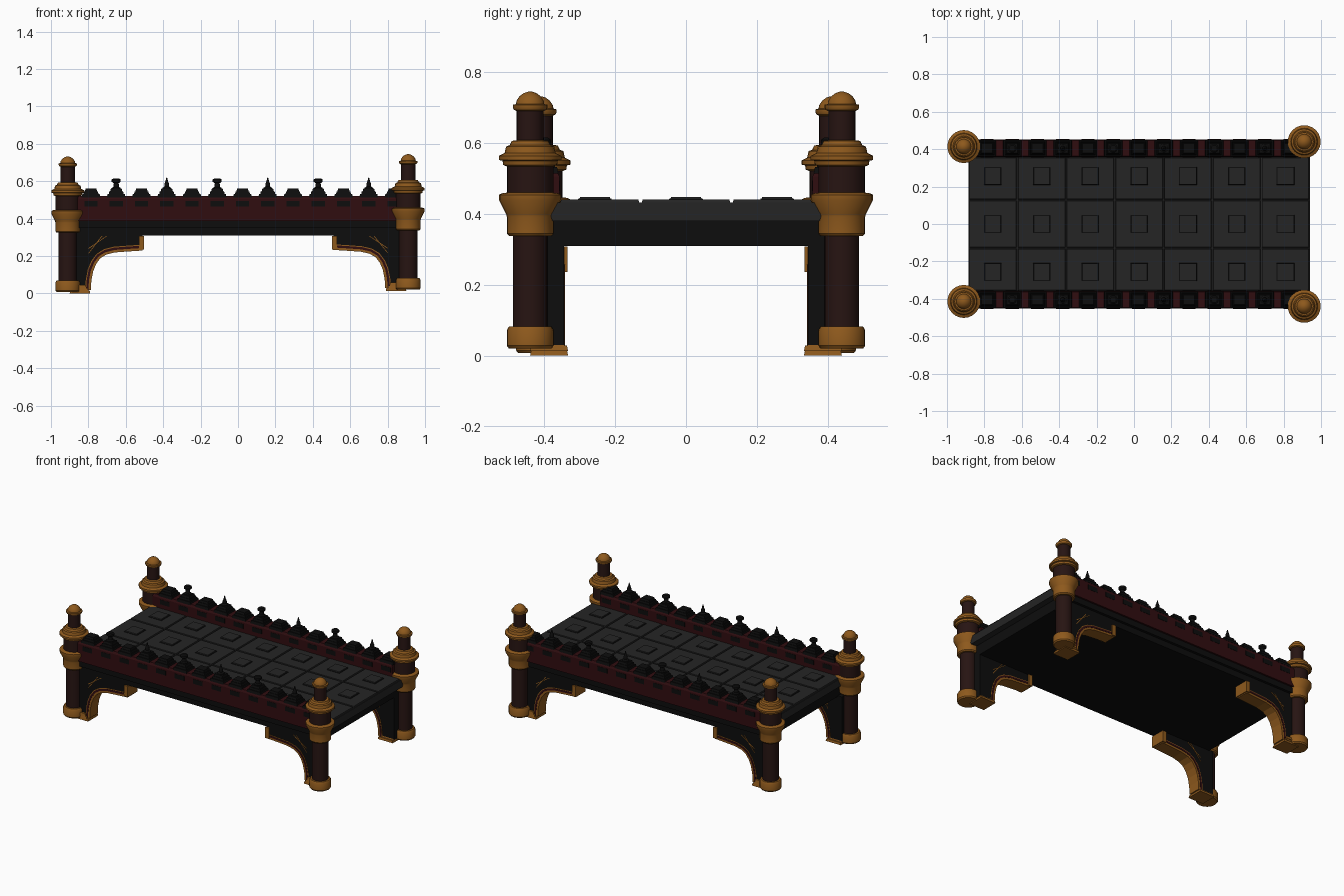
import bpy, bmesh, math
from mathutils import Vector

if "Cube" in bpy.data.objects:
    bpy.data.objects.remove(bpy.data.objects["Cube"])

def mat(name, r, g, b):
    m = bpy.data.materials.new(name)
    m.diffuse_color = (r, g, b, 1)
    m.use_nodes = True
    m.node_tree.nodes["Principled BSDF"].inputs["Base Color"].default_value = m.diffuse_color
    return m

GOLD = mat("gold", .27, .10, .012)
RED = mat("red", .03, .004, .005)
BROWN = mat("brown", .02, .007, .006)
STONE = mat("stone", .018, .018, .018)
DARK = mat("dark", .004, .004, .004)

def finish(name, bm, m, smooth=False):
    bmesh.ops.recalc_face_normals(bm, faces=bm.faces)
    me = bpy.data.meshes.new(name)
    bm.to_mesh(me)
    bm.free()
    me.materials.append(m)
    ob = bpy.data.objects.new(name, me)
    bpy.context.collection.objects.link(ob)
    if smooth:
        bpy.ops.object.select_all(action='DESELECT')
        ob.select_set(True)
        bpy.context.view_layer.objects.active = ob
        bpy.ops.object.shade_smooth_by_angle(angle=math.radians(35))
    return ob

def add_box(bm, x0, x1, y0, y1, z0, z1, inset=0):
    lo = [bm.verts.new((x, y, z0)) for x, y in ((x0, y0), (x1, y0), (x1, y1), (x0, y1))]
    i = inset
    hi = [bm.verts.new((x, y, z1)) for x, y in
          ((x0 + i, y0 + i), (x1 - i, y0 + i), (x1 - i, y1 - i), (x0 + i, y1 - i))]
    bm.faces.new(lo[::-1])
    bm.faces.new(hi)
    for k in range(4):
        n = (k + 1) % 4
        bm.faces.new((lo[k], lo[n], hi[n], hi[k]))

def add_lathe(bm, prof, c, n=24):
    rings = [[bm.verts.new((c[0] + r * math.cos(2 * math.pi * k / n),
                            c[1] + r * math.sin(2 * math.pi * k / n), c[2] + z))
              for k in range(n)] for r, z in prof]
    for a, b in zip(rings, rings[1:]):
        for k in range(n):
            m = (k + 1) % n
            bm.faces.new((a[k], a[m], b[m], b[k]))
    bm.faces.new(rings[0][::-1])
    bm.faces.new(rings[-1])

def add_prism(bm, pts, axis):
    """Extrude a closed outline along the vector axis."""
    a = [bm.verts.new(p) for p in pts]
    b = [bm.verts.new(Vector(p) + Vector(axis)) for p in pts]
    bm.faces.new(a)
    bm.faces.new(b[::-1])
    for k in range(len(a)):
        n = (k + 1) % len(a)
        bm.faces.new((a[k], a[n], b[n], b[k]))

# Corner posts: lathed gold trims and brown shafts
GOLD_PARTS = {
    "post_base": [(.06, .02), (.066, .028), (.066, .072), (.06, .082)],
    "post_collar": [(.06, .338), (.066, .345), (.066, .392), (.068, .4), (.0875, .438),
                    (.0875, .454), (.08, .458), (.066, .46)],
    "post_crown": [(.066, .534), (.076, .538), (.078, .55), (.088, .552), (.088, .564), (.072, .572),
                   (.068, .59), (.058, .594), (.052, .606), (.038, .608)],
    "post_cap": [(.038, .69), (.046, .694), (.049, .7), (.049, .708), (.04, .71), (.038, .72),
                 (.03, .732), (.018, .741), (.006, .745)],
}
SHAFTS = {
    "post_shaft": [(.049, .07), (.049, .345)],
    "post_drum": [(.0655, .455), (.0655, .54)],
    "post_neck": [(.038, .6), (.038, .7)],
}
for side, px, py, dz in (("left", -.91, .414, -.013), ("right", .91, .44, 0)):
    for end, s in (("front", -1), ("back", 1)):
        for group, m in ((GOLD_PARTS, GOLD), (SHAFTS, BROWN)):
            for part, prof in group.items():
                bm = bmesh.new()
                add_lathe(bm, prof, (px, s * py, dz))
                finish(f"{side}_{end}_{part}", bm, m, True)

# Stone deck slab with chamfered long edges
bm = bmesh.new()
sec = [(-.377, .38), (-.388, .41), (-.37, .432), (.37, .432), (.388, .41), (.377, .38)]
add_prism(bm, [(-.885, y, z) for y, z in sec], (1.825, 0, 0))
finish("deck_slab", bm, STONE)

# Deck tiles, each with a raised centre square
tx, ty = 1.825 / 7, .257
tiles, squares, rims = bmesh.new(), bmesh.new(), bmesh.new()
for i in range(7):
    for j in (-1, 0, 1):
        cx, cy = -.885 + tx * (i + .5), ty * j
        h = .1285 if j == 0 else .115
        oy = cy - j * .0135
        add_box(tiles, cx - tx / 2 + .002, cx + tx / 2 - .002, oy - h + .002, oy + h - .002, .425, .441, .004)
        add_box(rims, cx - .048, cx + .048, cy - .048, cy + .048, .438, .443, .001)
        add_box(squares, cx - .045, cx + .045, cy - .045, cy + .045, .438, .448, .003)
finish("deck_tiles", tiles, STONE)
finish("tile_rims", rims, DARK)
finish("tile_squares", squares, STONE)

# Dark under-frame
bm = bmesh.new()
add_box(bm, -.87, .9, -.425, .425, .31, .382)
for s in (-1, 1):
    y = sorted((s * .36, s * .442))
    add_box(bm, -.88, .88, *y, .35, .392)
finish("under_frame", bm, DARK)

# Parapets with a row of merlons, knobs and spikes
KNOB = [(.024, .55), (.024, .565), (.015, .57), (.013, .59), (.024, .597), (.024, .609), (.016, .615)]
SPIKE = [(.024, .55), (.022, .565), (.012, .572), (.013, .585), (.007, .6), (.002, .621)]
for end, s in (("front", -1), ("back", 1)):
    bm = bmesh.new()
    y0, y1 = sorted((s * .357, s * .453))
    add_box(bm, -.88, .88, y0, y1, .388, .505)
    add_box(bm, -.88, .88, y0, y1, .505, .52, .007)
    finish(end + "_parapet", bm, RED)
    mer, fin = bmesh.new(), bmesh.new()
    c = s * .405
    for i in range(13):
        x = -.786 + .135 * i
        add_box(mer, x - .05, x + .05, c - .045, c + .045, .514, .532, .004)
        add_box(mer, x - .04, x + .04, c - .036, c + .036, .53, .546, .003)
        add_box(mer, x - .033, x + .033, c - .03, c + .03, .545, .56, .004)
        # small face panel under each merlon
        add_box(mer, x - .035, x + .035, c - .0495, c + .0495, .465, .495)
        if i % 4 == 1:
            add_lathe(fin, KNOB, (x, c, 0), 12)
        elif i % 4 == 3:
            add_lathe(fin, SPIKE, (x, c, 0), 12)
    finish(end + "_merlons", mer, DARK)
    finish(end + "_finials", fin, DARK, True)

# Curved brackets beside each post: body, red soffit, gold lines, end cap and foot
CURVE = [(.80, .03), (.797, .08), (.787, .13), (.77, .17), (.745, .203), (.71, .224),
         (.66, .236), (.59, .241), (.51, .246)]
def offset(d):
    out = []
    for k, (x, z) in enumerate(CURVE):
        a, b = CURVE[max(k - 1, 0)], CURVE[min(k + 1, len(CURVE) - 1)]
        t = Vector((b[0] - a[0], b[1] - a[1])).normalized()
        out.append((x + t.y * d, z - t.x * d))
    return out

for side, sx, dz in (("left", -1, -.013), ("right", 1, 0)):
    for end, sy in (("front", -1), ("back", 1)):
        P = lambda pts, y: [(sx * x, sy * y, z + dz * max(0, 1 - z / .31)) for x, z in pts]
        tag = f"{side}_{end}_bracket_"
        bm = bmesh.new()
        add_prism(bm, P(offset(.004) + [(.51, .315), (.9, .315), (.9, .03)], .345), (0, sy * .08, 0))
        finish(tag + "body", bm, DARK)
        for nm, d0, d1, y0, w, m in (("soffit", 0, .012, .341, .088, RED),
                                     ("edge_line", .013, .017, .343, .084, GOLD)):
            bm = bmesh.new()
            a, b = P(offset(-d0), y0), P(offset(d1), y0)
            # quad strip so the band stays clean on the curve
            for k in range(len(a) - 1):
                add_prism(bm, [a[k], a[k + 1], b[k + 1], b[k]], (0, sy * w, 0))
            bmesh.ops.remove_doubles(bm, verts=bm.verts, dist=1e-5)
            finish(tag + nm, bm, m)
        # slanted spandrel lines
        bm = bmesh.new()
        for q in (0, .025):
            add_prism(bm, P([(.70 + q, .307), (.705 + q, .307), (.80, .245 - q), (.80, .24 - q)], .343),
                      (0, sy * .084, 0))
        finish(tag + "lines", bm, GOLD)
        bm = bmesh.new()
        ys = sorted((sy * .335, sy * .435))
        xs = sorted((sx * .503, sx * .53))
        add_box(bm, *xs, *ys, .236, .308)
        finish(tag + "end_cap", bm, GOLD)
        bm = bmesh.new()
        for inner, z0, z1 in ((.79, .013, .028), (.80, .028, .04), (.81, .04, .058)):
            xs = sorted((sx * inner, sx * .9))
            ys = sorted((sy * (inner - .457), sy * .44))
            add_box(bm, *xs, *ys, z0 + dz, z1 + dz, .003)
        finish(tag + "foot", bm, GOLD)
